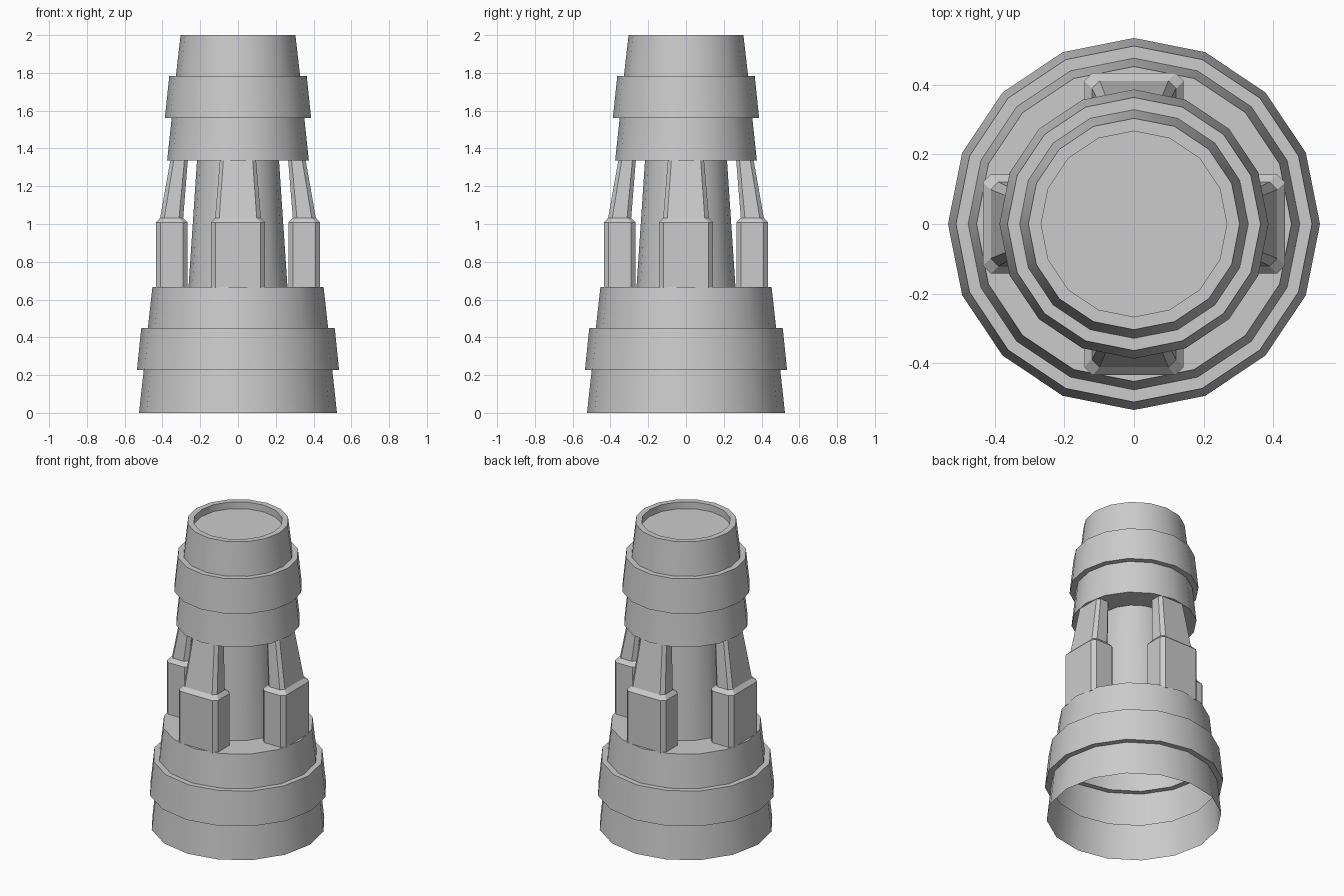
import bpy, bmesh
from math import sin, cos, pi, radians

if "Cube" in bpy.data.objects:
    bpy.data.objects.remove(bpy.data.objects["Cube"])

SIDES = 16


def finish(bm, name):
    bmesh.ops.recalc_face_normals(bm, faces=bm.faces)
    mesh = bpy.data.meshes.new(name)
    bm.to_mesh(mesh)
    bm.free()
    ob = bpy.data.objects.new(name, mesh)
    bpy.context.collection.objects.link(ob)
    bpy.ops.object.select_all(action='DESELECT')
    ob.select_set(True)
    bpy.context.view_layer.objects.active = ob
    bpy.ops.object.shade_smooth_by_angle(angle=radians(30))
    return ob


def loft(bm, rings, cap_start=False, cap_end=False):
    loops = [[bm.verts.new(p) for p in ring] for ring in rings]
    for a, b in zip(loops, loops[1:]):
        n = len(a)
        for i in range(n):
            j = (i + 1) % n
            bm.faces.new((a[i], a[j], b[j], b[i]))
    if cap_start:
        bm.faces.new(loops[0][::-1])
    if cap_end:
        bm.faces.new(loops[-1])


def circle(r, z):
    return [(r * cos(2 * pi * i / SIDES), r * sin(2 * pi * i / SIDES), z) for i in range(SIDES)]


def lathe(name, profile, cap_end=False):
    bm = bmesh.new()
    loft(bm, [circle(r, z) for r, z in profile], cap_end=cap_end)
    return finish(bm, name)


# Tower shell: open stepped base, inner column, stepped head with recessed top
lathe("tower_body", [
    (0.524, 0), (0.499, 0.228), (0.535, 0.228), (0.512, 0.45), (0.477, 0.45),
    (0.453, 0.667), (0.262, 0.667), (0.217, 1.337), (0.375, 1.337),
    (0.351, 1.562), (0.387, 1.562), (0.364, 1.783), (0.329, 1.783),
    (0.304, 2.0), (0.267, 2.0), (0.267, 1.955)], cap_end=True)


# Chamfered rectangle, long side across x, placed toward -y
def section(z, w, r_in, r_out, c):
    return [(-w + c, -r_out, z), (w - c, -r_out, z), (w, -r_out + c, z), (w, -r_in - c, z),
            (w - c, -r_in, z), (-w + c, -r_in, z), (-w, -r_in - c, z), (-w, -r_out + c, z)]


# Four struts: thick foot, sloped shoulder, thinner tapered leg
for k, side in enumerate(("front", "right", "back", "left")):
    bm = bmesh.new()
    loft(bm, [section(0.66, 0.143, 0.267, 0.435, 0.024),
              section(1.008, 0.143, 0.267, 0.435, 0.024),
              section(1.033, 0.121, 0.290, 0.412, 0.022),
              section(1.345, 0.095, 0.265, 0.357, 0.018)], True, True)
    ob = finish(bm, "strut_" + side)
    ob.rotation_euler.z = k * pi / 2
